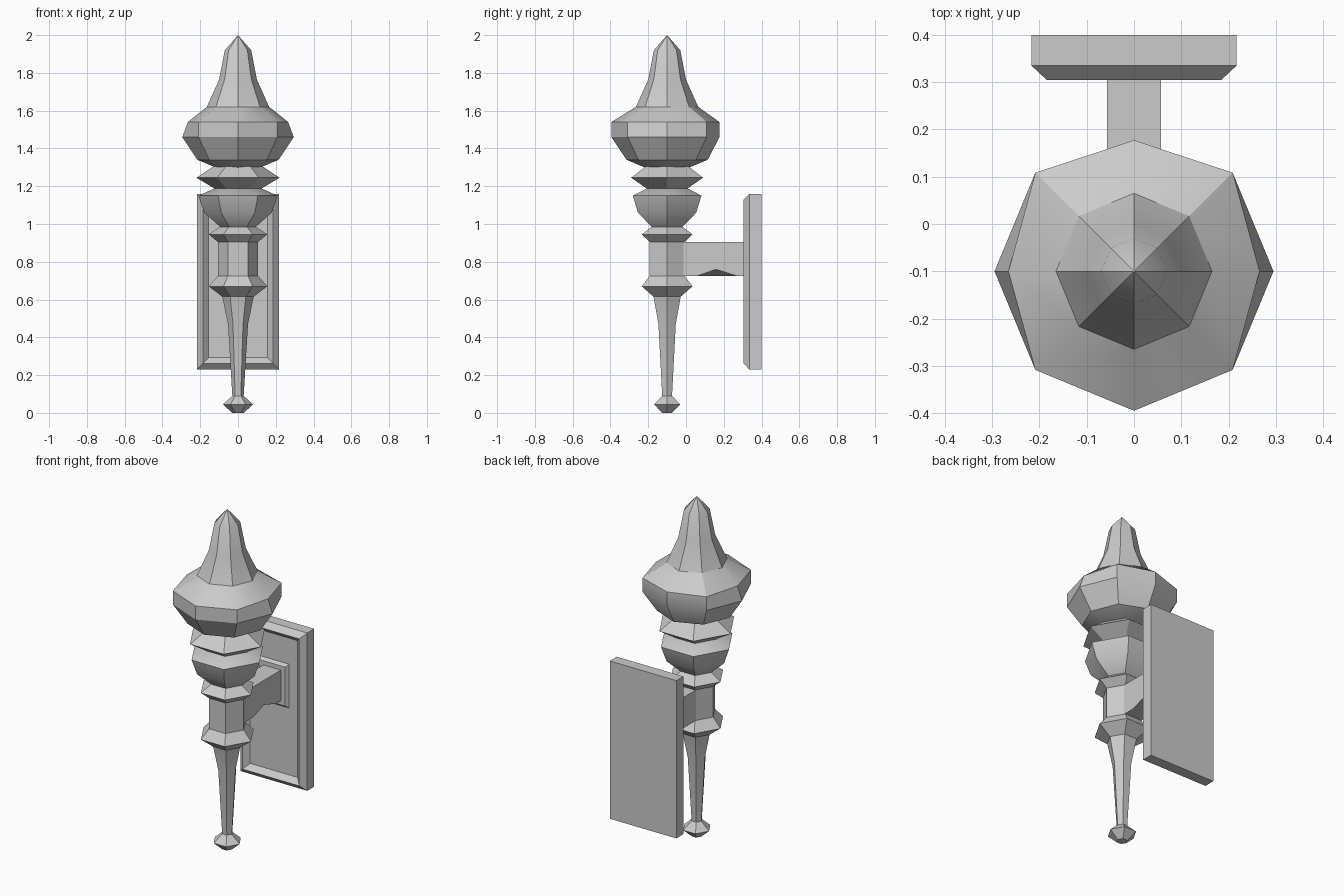
import bpy, bmesh, math

cube = bpy.data.objects.get("Cube")
if cube:
    bpy.data.objects.remove(cube, do_unlink=True)

AXIS_Y = -0.1

grey = bpy.data.materials.new("plain grey")
grey.use_nodes = True
GREY = (0.6, 0.6, 0.6, 1)
grey.diffuse_color = GREY
grey.node_tree.nodes["Principled BSDF"].inputs["Base Color"].default_value = GREY


def finish(name, bm):
    bmesh.ops.recalc_face_normals(bm, faces=bm.faces)
    mesh = bpy.data.meshes.new(name)
    bm.to_mesh(mesh)
    bm.free()
    mesh.materials.append(grey)
    ob = bpy.data.objects.new(name, mesh)
    bpy.context.collection.objects.link(ob)
    bpy.ops.object.select_all(action='DESELECT')
    ob.select_set(True)
    bpy.context.view_layer.objects.active = ob
    bpy.ops.object.shade_smooth_by_angle(angle=math.radians(30))
    return ob


def skin(bm, rings, caps=True):
    """Join equal-sized vertex rings with quads and close both ends."""
    for a, b in zip(rings, rings[1:]):
        n = len(a)
        for i in range(n):
            j = (i + 1) % n
            bm.faces.new((a[i], a[j], b[j], b[i]))
    if caps:
        bm.faces.new(rings[0])
        bm.faces.new(rings[-1])


def turned(name, sides, profile, tip=None, reshape=None):
    """Faceted turning about the torch axis; profile is (radius, z)."""
    bm = bmesh.new()
    rings = []
    for r, z in profile:
        ring = []
        for i in range(sides):
            a = math.tau * i / sides
            k = reshape(i, z) if reshape else 1
            ring.append(bm.verts.new((r * k * math.cos(a), AXIS_Y + r * k * math.sin(a), z)))
        rings.append(ring)
    skin(bm, rings, caps=tip is None)
    if tip is not None:
        top = bm.verts.new((0, AXIS_Y, tip))
        last = rings[-1]
        for i in range(sides):
            bm.faces.new((last[i], last[(i + 1) % sides], top))
        bm.faces.new(rings[0])
    return finish(name, bm)


def rect_loft(name, sections):
    """Rectangular rings facing -y; sections are (half width, z low, z high, y)."""
    bm = bmesh.new()
    rings = [[bm.verts.new((x, y, z)) for x, z in ((-w, lo), (w, lo), (w, hi), (-w, hi))]
             for w, lo, hi, y in sections]
    skin(bm, rings)
    return finish(name, bm)


# Octagonal flame and bowl, pulled in at the sides and at the back
def flame_shape(i, z):
    if i in (0, 4) and 1.5 < z < 1.6:
        return 0.9
    return 0.94 if i == 2 and 1.4 < z < 1.6 else 1


turned("flame_bowl", 8,
       [(0.12, 1.30), (0.215, 1.34), (0.295, 1.46), (0.295, 1.54),
        (0.165, 1.62), (0.1, 1.765), (0.07, 1.92)],
       tip=2.0, reshape=flame_shape)

# Hexagonal turned stem
turned("neck_ring", 6, [(0.13, 1.305), (0.22, 1.245), (0.12, 1.185)])
turned("cup", 6, [(0.12, 1.19), (0.21, 1.15), (0.178, 1.06), (0.095, 0.985)])
turned("upper_ring", 6, [(0.095, 0.985), (0.155, 0.945), (0.107, 0.905)])
turned("grip", 6, [(0.107, 0.905), (0.107, 0.725)])
turned("lower_ring", 6, [(0.107, 0.725), (0.155, 0.67), (0.083, 0.615)])
turned("tapered_shaft", 6, [(0.083, 0.615), (0.053, 0.47), (0.03, 0.09)])
turned("end_knob", 6, [(0.03, 0.09), (0.08, 0.045), (0.03, 0.0)])

# Wall plate with a raised rim around a sunken panel
rect_loft("wall_plate", [(0.217, 0.23, 1.16, 0.4), (0.217, 0.23, 1.16, 0.335),
                         (0.185, 0.262, 1.128, 0.305), (0.155, 0.292, 1.098, 0.335)])

# Flange where the arm meets the plate
rect_loft("arm_flange", [(0.1, 0.685, 0.945, 0.336), (0.085, 0.7, 0.93, 0.318)])

# Bracket arm, its lower edge nicked on one side
arm = rect_loft("bracket_arm", [(0.057, 0.725, 0.905, y) for y in (-0.1, 0.06, 0.16, 0.27, 0.336)])
for v in arm.data.vertices:
    if abs(v.co.y - 0.16) < 0.01 and v.co.x > 0 and v.co.z < 0.8:
        v.co.z = 0.76
